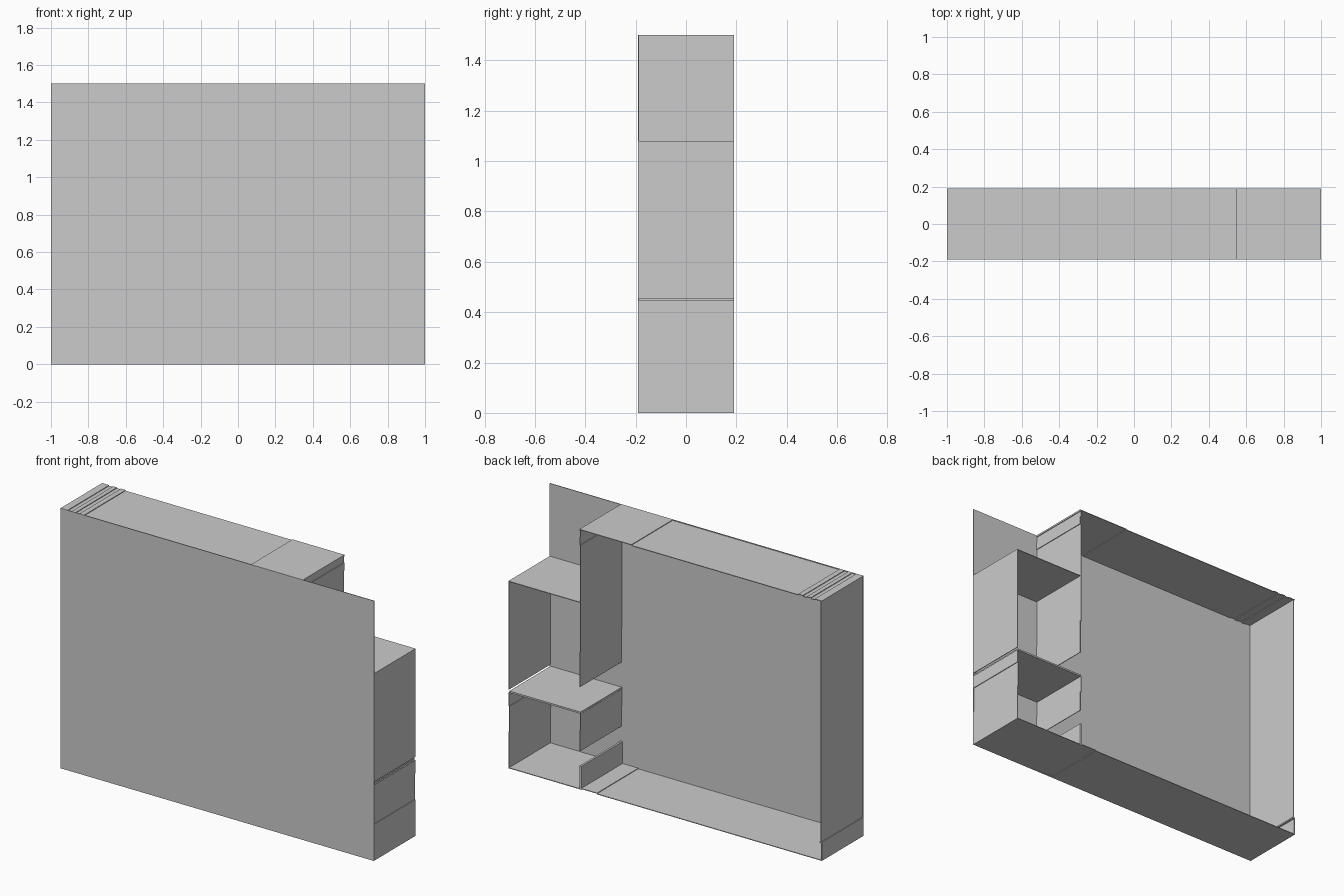
import bpy

old = bpy.data.objects.get("Cube")
if old:
    bpy.data.objects.remove(old, do_unlink=True)

grey = bpy.data.materials.new("plain grey")
grey.use_nodes = True
colour = (0.6, 0.6, 0.6, 1)
grey.diffuse_color = colour
grey.node_tree.nodes["Principled BSDF"].inputs["Base Color"].default_value = colour

DEPTH = 0.19      # half depth of every wall
THIN = 0.004      # sheet thickness


def slab(name, x, y, z):
    """Box between the low and high limits on each axis."""
    bpy.ops.mesh.primitive_cube_add(size=1)
    ob = bpy.context.object
    ob.name = name
    for v in ob.data.vertices:
        v.co = [lim[0] if c < 0 else lim[1] for c, lim in zip(v.co, (x, y, z))]
    ob.data.materials.append(grey)
    return ob


def wall(name, x, z):
    return slab(name, x, (-DEPTH, DEPTH), z)


def upright_run(name, x, side, heights):
    """Vertical sheets stacked end to end, alternately stepped inwards."""
    for i, z in enumerate(zip(heights, heights[1:])):
        a = x + side * (i % 2) * THIN
        wall(f"{name}_{i + 1}", sorted((a, a + side * THIN)), z)


def level_run(name, z, side, stations):
    """Horizontal sheets laid end to end, alternately stepped inwards."""
    for i, x in enumerate(zip(stations, stations[1:])):
        a = z + side * (i % 2) * THIN
        wall(f"{name}_{i + 1}", x, sorted((a, a + side * THIN)))


# Large front panel
slab("front_panel", (-1, 1), (-DEPTH, -DEPTH + THIN), (0, 1.5))

# Main bay: top, bottom and outer wall
level_run("top_wall", 1.5, -1, [-1, -0.955, -0.93, -0.905, -0.88, -0.85, 0.215, 0.547])
level_run("bottom_wall", 0, 1, [-1, 0.435, 0.535])
upright_run("outer_wall", -1, 1, [0, 0.1, 1.5])
wall("outer_wall_ledge", (-1, -0.985), (0.1, 0.108))

# Dividing wall, with two doorways
upright_run("divider_upper", 0.547, -1, [0.59, 0.79, 1.41, 1.455, 1.49, 1.5])
upright_run("divider_middle", 0.547, -1, [0.22, 0.34, 0.437])
wall("divider_lower", (0.535, 0.547), (0, 0.135))

# Upper side box
wall("upper_box_roof", (0.547, 1), (1.08 - THIN, 1.08))
wall("upper_box_side", (1 - THIN, 1), (0.455, 1.08))
wall("shelf", (0.54, 0.995), (0.437, 0.447))

# Lower side box
upright_run("lower_box_side", 1, -1, [0, 0.21, 0.36, 0.437])
wall("lower_box_floor", (0.547, 1), (0, THIN))
